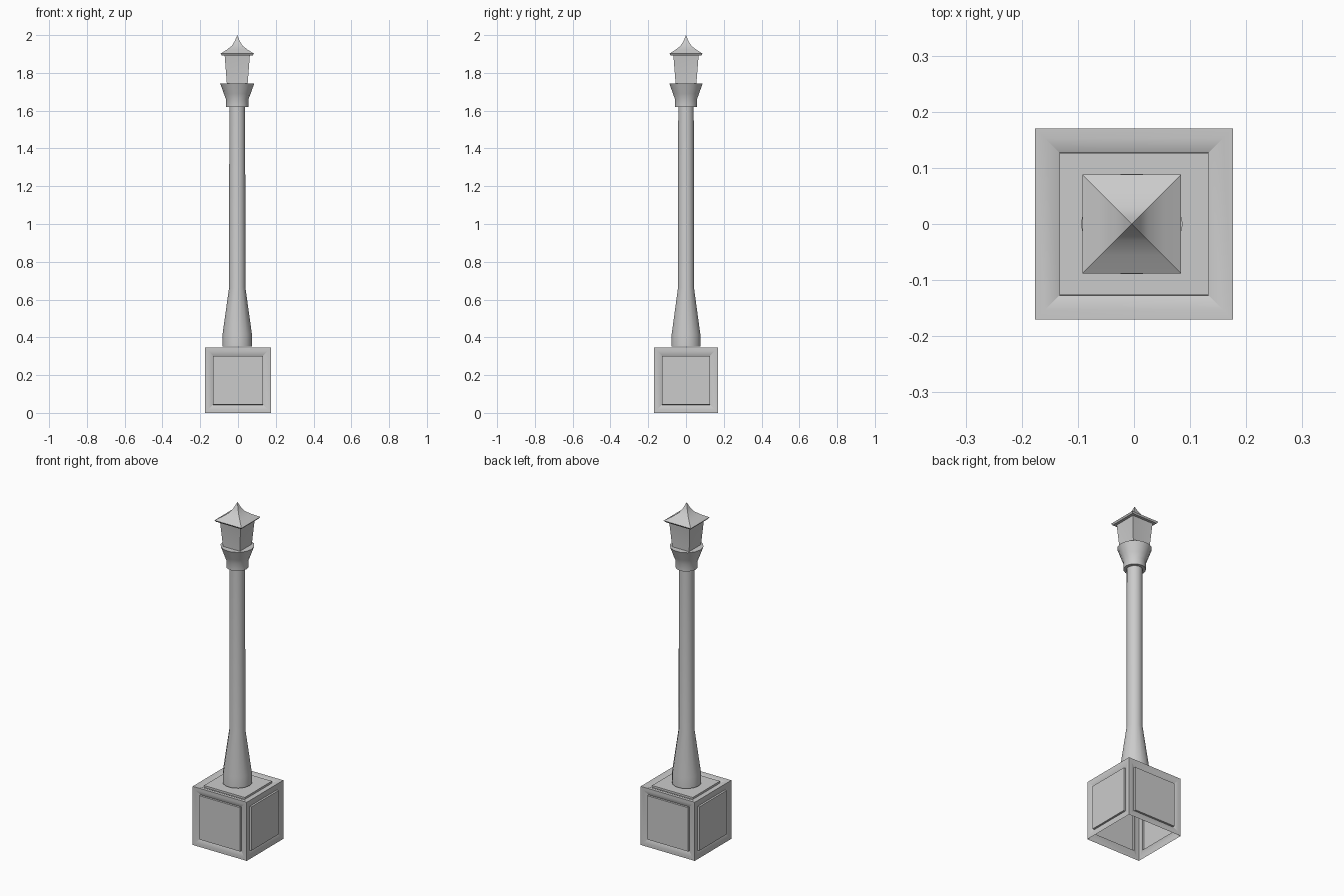
import bpy, bmesh, math

if "Cube" in bpy.data.objects:
    bpy.data.objects.remove(bpy.data.objects["Cube"])

CX = -0.004  # the post axis sits slightly off the base centre


def finish(name, bm, angle=30):
    me = bpy.data.meshes.new(name)
    bm.to_mesh(me)
    bm.free()
    ob = bpy.data.objects.new(name, me)
    bpy.context.collection.objects.link(ob)
    bpy.ops.object.select_all(action='DESELECT')
    ob.select_set(True)
    bpy.context.view_layer.objects.active = ob
    bpy.ops.object.shade_smooth_by_angle(angle=math.radians(angle))
    return ob


def lathe(profile, sides, turn=0.0, scale=1.0):
    """Rings of (radius, z) joined bottom to top; radius 0 makes a point."""
    bm = bmesh.new()
    rings = []
    for r, z in profile:
        n = sides if r > 0 else 1
        rings.append([bm.verts.new((CX + scale * r * math.cos(turn + 2 * math.pi * i / sides),
                                    scale * r * math.sin(turn + 2 * math.pi * i / sides), z))
                      for i in range(n)])
    for a, b in zip(rings, rings[1:]):
        for i in range(sides):
            j = (i + 1) % sides
            loop = [a[i % len(a)], a[j % len(a)], b[j % len(b)], b[i % len(b)]]
            bm.faces.new(list(dict.fromkeys(loop)))
    return bm


def square(profile):
    return lathe(profile, 4, math.pi / 4, math.sqrt(2))


# Base box: open underneath, a sloped groove around a flush panel on each face
bm = bmesh.new()
bmesh.ops.create_cube(bm, size=1)
for v in bm.verts:
    v.co = (v.co.x * 0.352, v.co.y * 0.34, (v.co.z + 0.5) * 0.345)
bm.normal_update()
bmesh.ops.delete(bm, geom=[f for f in bm.faces if f.normal.z < -0.5], context='FACES_ONLY')
panels = bm.faces[:]
for thickness, depth in ((0.017, 0), (0.026, -0.011), (0.0005, 0.011)):
    bmesh.ops.inset_individual(bm, faces=panels, thickness=thickness, depth=depth,
                               use_even_offset=True)
finish("base_box", bm)

# Round post with flared foot
finish("post", lathe([(0, 0.351), (0.079, 0.351), (0.078, 0.415), (0.043, 0.665),
                      (0.042, 1.63)], 14))

# Collar cup at the top of the post
finish("collar", lathe([(0, 1.62), (0.06, 1.62), (0.06, 1.662), (0.071, 1.69),
                        (0.085, 1.73), (0.091, 1.745), (0, 1.745)], 14))

# Tapered lantern with slightly dished panes
bm = square([(0.055, 1.742), (0.067, 1.897)])
bm.normal_update()
bmesh.ops.poke(bm, faces=bm.faces[:], offset=-0.006)
finish("lantern", bm)

# Concave four-sided roof
finish("roof", square([(0, 1.893), (0.082, 1.893), (0.088, 1.902), (0.056, 1.922),
                       (0.029, 1.943), (0.013, 1.969), (0, 2.0)]))
